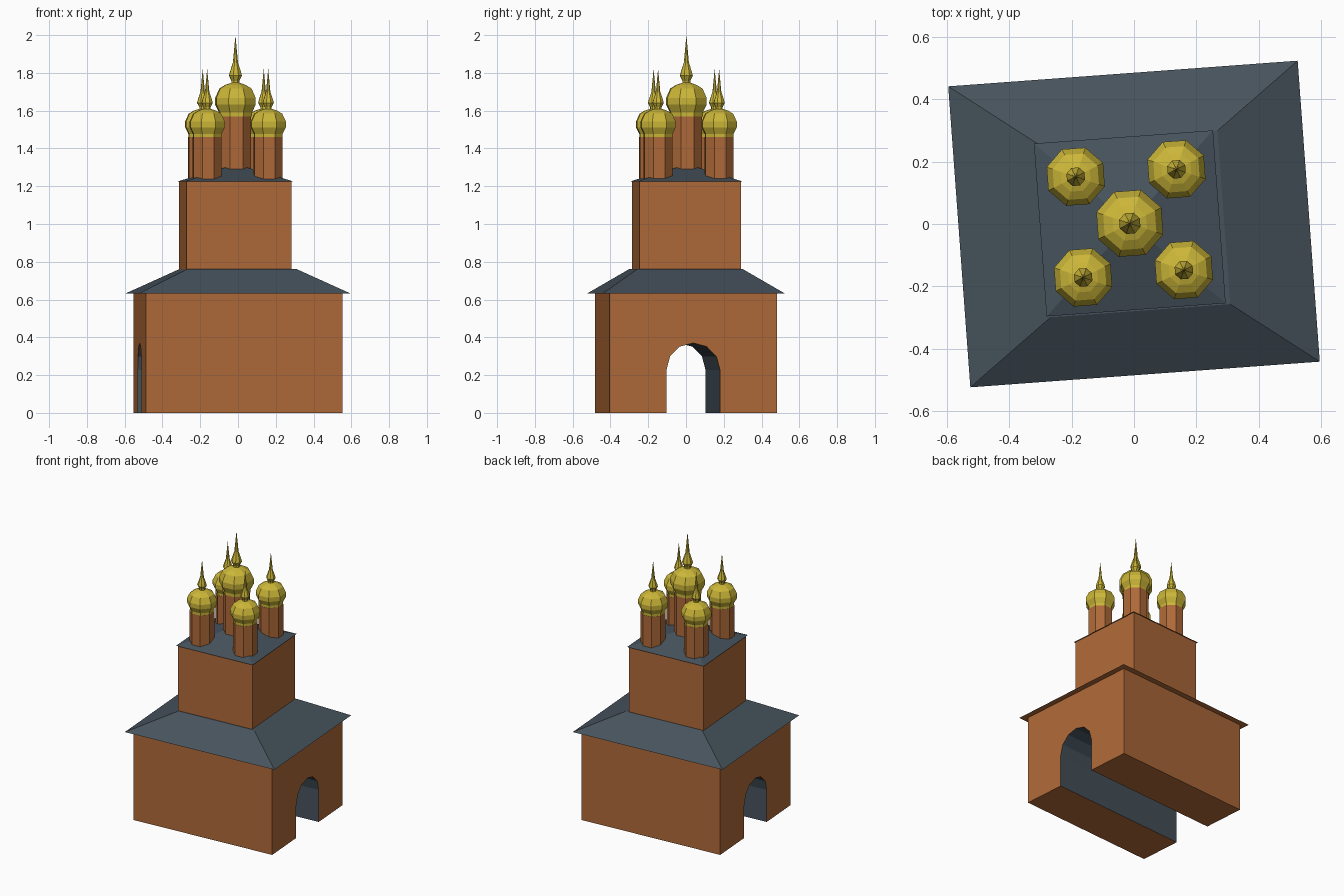
import bpy, bmesh, math
from mathutils import Matrix

if "Cube" in bpy.data.objects:
    bpy.data.objects.remove(bpy.data.objects["Cube"])

TURN = math.radians(4.2)          # whole building is turned slightly
ROT = Matrix.Rotation(TURN, 4, 'Z')
TOWER = (-0.0135, 0.002)          # world centre of the upper storey


def material(name, rgb):
    m = bpy.data.materials.new(name)
    m.diffuse_color = (*rgb, 1)
    m.use_nodes = True
    m.node_tree.nodes["Principled BSDF"].inputs["Base Color"].default_value = m.diffuse_color
    return m


BRICK = material("brick", (0.43, 0.143, 0.040))
SLATE = material("slate", (0.062, 0.086, 0.108))
GOLD = material("gold", (0.60, 0.47, 0.04))


def finish(name, bm, mats, centre=(0, 0), rule=None):
    """Turn the mesh, move it into place and colour its faces by a rule."""
    bmesh.ops.recalc_face_normals(bm, faces=bm.faces)
    if rule:
        for f in bm.faces:
            f.material_index = rule(f)
    bm.transform(Matrix.Translation((*centre, 0)) @ ROT)
    me = bpy.data.meshes.new(name)
    bm.to_mesh(me)
    bm.free()
    for m in mats:
        me.materials.append(m)
    ob = bpy.data.objects.new(name, me)
    bpy.context.collection.objects.link(ob)
    return ob


def frustum(name, low, high, z0, z1, mats, centre=(0, 0), rule=None):
    """Box, hipped roof or pyramid between two half-size rectangles."""
    bm = bmesh.new()
    bmesh.ops.create_cube(bm, size=2)
    for v in bm.verts:
        hx, hy = high if v.co.z > 0 else low
        v.co = (v.co.x * hx, v.co.y * hy, z1 if v.co.z > 0 else z0)
    bmesh.ops.remove_doubles(bm, verts=bm.verts, dist=1e-5)
    return finish(name, bm, mats, centre, rule)


def lathe(name, profile, x, y, mats, sides=8):
    """Eight-sided turned shape with flats facing the building's axes."""
    bm = bmesh.new()
    rings = []
    for r, z in profile:
        if r == 0:
            rings.append([bm.verts.new((x, y, z))] * sides)
        else:
            rings.append([bm.verts.new((x + r * math.cos((i + .5) * math.tau / sides),
                                        y + r * math.sin((i + .5) * math.tau / sides), z))
                          for i in range(sides)])
    for a, b in zip(rings, rings[1:]):
        for i in range(sides):
            j = (i + 1) % sides
            quad = [a[i], a[j], b[j], b[i]]
            bm.faces.new(list(dict.fromkeys(quad)))
    bm.faces.new(rings[0][::-1])
    if profile[-1][0]:
        bm.faces.new(rings[-1])
    return finish(name, bm, mats, TOWER)


# Lower storey: wall outline with an arched passage, extruded along x
HX, HY, WALL_TOP = 0.522, 0.444, 0.632
ARCH_R, SPRING, STEPS = 0.142, 0.228, 6
outline = [(HY, 0), (HY, WALL_TOP), (-HY, WALL_TOP), (-HY, 0), (-ARCH_R, 0)]
outline += [(-ARCH_R * math.cos(math.pi * i / STEPS), SPRING + ARCH_R * math.sin(math.pi * i / STEPS))
            for i in range(STEPS + 1)]
outline.append((ARCH_R, 0))
bm = bmesh.new()
end = bm.faces.new([bm.verts.new((-HX, y, z)) for y, z in outline])
ext = bmesh.ops.extrude_face_region(bm, geom=[end], use_keep_orig=True)
bmesh.ops.translate(bm, vec=(2 * HX, 0, 0),
                    verts=[g for g in ext["geom"] if isinstance(g, bmesh.types.BMVert)])


def passage(f):
    c = f.calc_center_median()
    inside = abs(f.normal.x) < .5 and abs(c.y) < ARCH_R + .001 and .001 < c.z < WALL_TOP - .01
    return 1 if inside else 0


finish("lower_storey", bm, [BRICK, SLATE], rule=passage)


# Roofs are slate with brick-coloured undersides
def underside(f):
    return 1 if f.normal.z < -.5 else 0


frustum("lower_roof", (0.562, 0.484), (0.289, 0.279), 0.632, 0.762, [SLATE, BRICK], rule=underside)
frustum("upper_storey", (0.279, 0.269), (0.279, 0.269), 0.74, 1.225, [BRICK], TOWER)
frustum("upper_roof", (0.288, 0.278), (0, 0), 1.225, 1.318, [SLATE, BRICK], TOWER, underside)

# Onion dome profile: radius, height above the drum
ONION = [(0.092, 0), (0.092, 0.02), (0.113, 0.062), (0.113, 0.098), (0.090, 0.147), (0.058, 0.166),
         (0.022, 0.178), (0.022, 0.188), (0.036, 0.215), (0.030, 0.238), (0.014, 0.285), (0, 0.43)]


def cupola(name, x, y, base, top, drum_r, sr, sz):
    lathe(name + "_drum", [(drum_r, base), (drum_r, top)], x, y, [BRICK])
    lathe(name + "_dome", [(r * sr, top + z * sz) for r, z in ONION], x, y, [GOLD])


# Central cupola and four smaller corner ones
cupola("central", 0, 0, 1.25, 1.57, 0.088, 1, 1)
for sx, xn in ((-1, "left"), (1, "right")):
    for sy, yn in ((-1, "front"), (1, "back")):
        cupola(f"{yn}_{xn}", sx * .162, sy * .162, 1.226, 1.46, 0.081, 0.87, 0.842)
